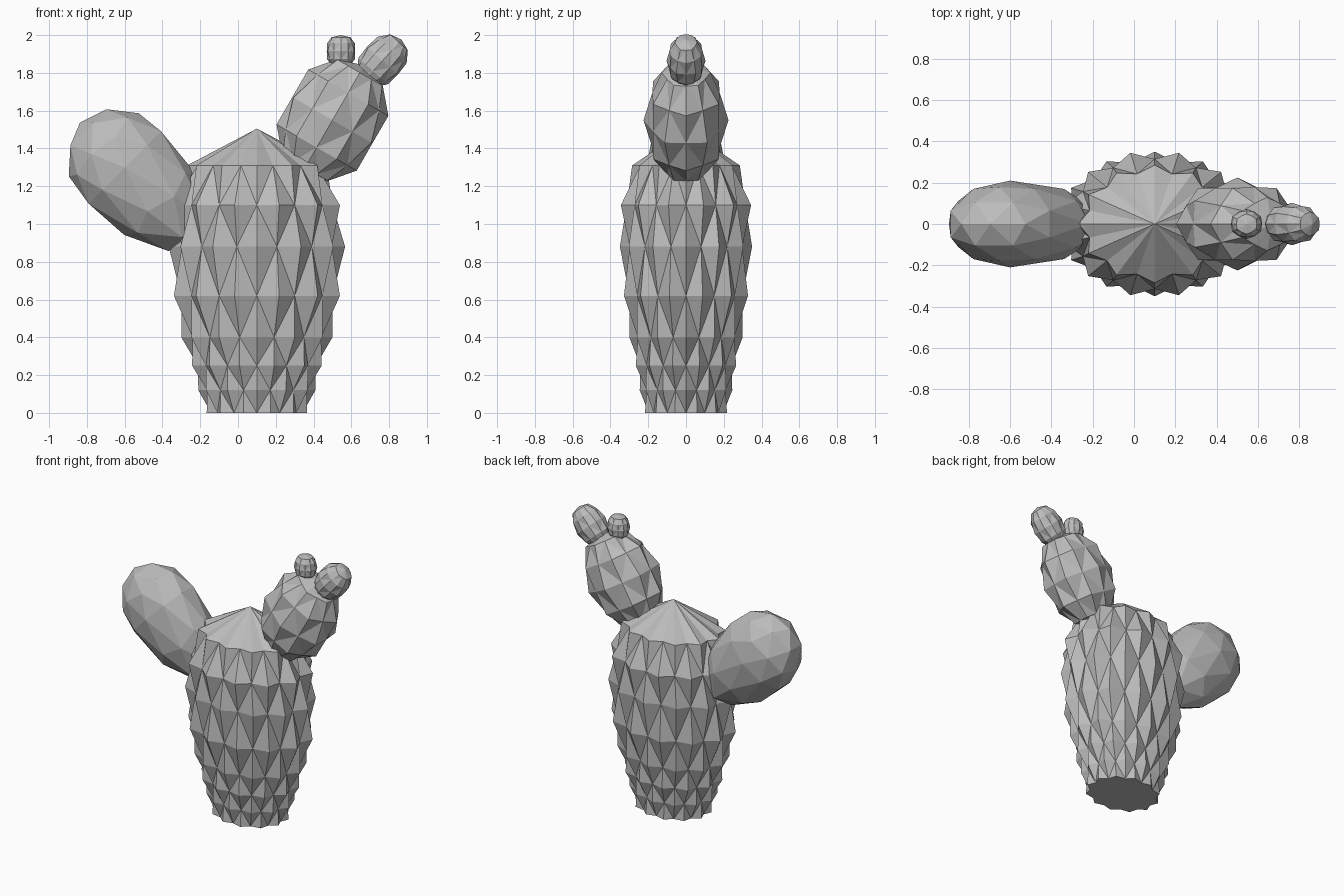
import bpy, bmesh
from math import sin, cos, pi, radians
from mathutils import Matrix, Vector

if "Cube" in bpy.data.objects:
    bpy.data.objects.remove(bpy.data.objects["Cube"], do_unlink=True)

grey = bpy.data.materials.new("plain_grey")
grey.use_nodes = True
colour = (0.5, 0.5, 0.5, 1)
grey.diffuse_color = colour
grey.node_tree.nodes["Principled BSDF"].inputs["Base Color"].default_value = colour


def finish(bm, name, centre, tilt):
    """Tilt the part about y, place it and give it the flat grey."""
    bm.transform(Matrix.Translation(centre) @ Matrix.Rotation(radians(tilt), 4, 'Y'))
    bmesh.ops.recalc_face_normals(bm, faces=bm.faces)
    mesh = bpy.data.meshes.new(name)
    bm.to_mesh(mesh)
    bm.free()
    mesh.materials.append(grey)
    obj = bpy.data.objects.new(name, mesh)
    bpy.context.collection.objects.link(obj)


def studded(name, rings, sides, valley, centre, tilt=0, top=None, bottom=None):
    """Rings (z, rx, ry) whose points alternate out and in, joined as low pyramids."""
    bm = bmesh.new()
    loops = []
    for k, (z, rx, ry) in enumerate(rings):
        loop = []
        for i in range(sides):
            a = 2 * pi * i / sides
            s = 1 if (i + k) % 2 else valley
            loop.append(bm.verts.new((rx * s * cos(a), ry * s * sin(a), z)))
        loops.append(loop)
    for k in range(len(rings) - 1):
        for i in range(sides):
            j = (i + 1) % sides
            a, b = loops[k][i], loops[k][j]
            c, d = loops[k + 1][j], loops[k + 1][i]
            tris = ((a, b, d), (b, c, d)) if (i + k) % 2 else ((a, b, c), (a, c, d))
            for t in tris:
                bm.faces.new(t)
    # close each end with a point, or a flat face
    for loop, z in ((loops[0], bottom), (loops[-1], top)):
        if z is None:
            bm.faces.new(loop)
        else:
            tip = bm.verts.new((0, 0, z))
            for i in range(sides):
                bm.faces.new((loop[i], loop[(i + 1) % sides], tip))
    finish(bm, name, centre, tilt)


def studded_pod(name, rx, ry, length, count, sides, valley, centre, tilt, power):
    """Rounded pod: studded rings on a full oval profile."""
    rings = []
    for k in range(1, count + 1):
        p = pi * k / (count + 1)
        r = sin(p) ** power
        rings.append((-length * cos(p), rx * r, ry * r))
    studded(name, rings, sides, valley, centre, tilt, length, -length)


# Main trunk
trunk = [(0, .275, .225), (.12, .31, .245), (.25, .355, .275), (.4, .40, .30),
         (.62, .455, .34), (.88, .467, .35), (1.1, .455, .357), (1.31, .37, .285)]
studded("trunk", trunk, 24, .88, (.1, 0, 0), top=1.505)

# Upper left arm with its two buds
studded_pod("left_arm", .275, .225, .335, 5, 12, .89, (.5, 0, 1.55), 30, .8)
studded_pod("outer_bud", .117, .103, .15, 5, 12, .94, (.765, 0, 1.865), 42, .8)
studded_pod("upright_bud", .08, .073, .085, 5, 12, .94, (.545, 0, 1.915), 0, .6)

# Right arm: faceted egg, drawn out towards the trunk
bm = bmesh.new()
bmesh.ops.create_icosphere(bm, subdivisions=2, radius=1)
for v in bm.verts:
    v.co = Vector((v.co.x * .285, v.co.y * .21, v.co.z * (.335 if v.co.z > 0 else .56)))
finish(bm, "right_arm", (-.6, 0, 1.3), -45)
